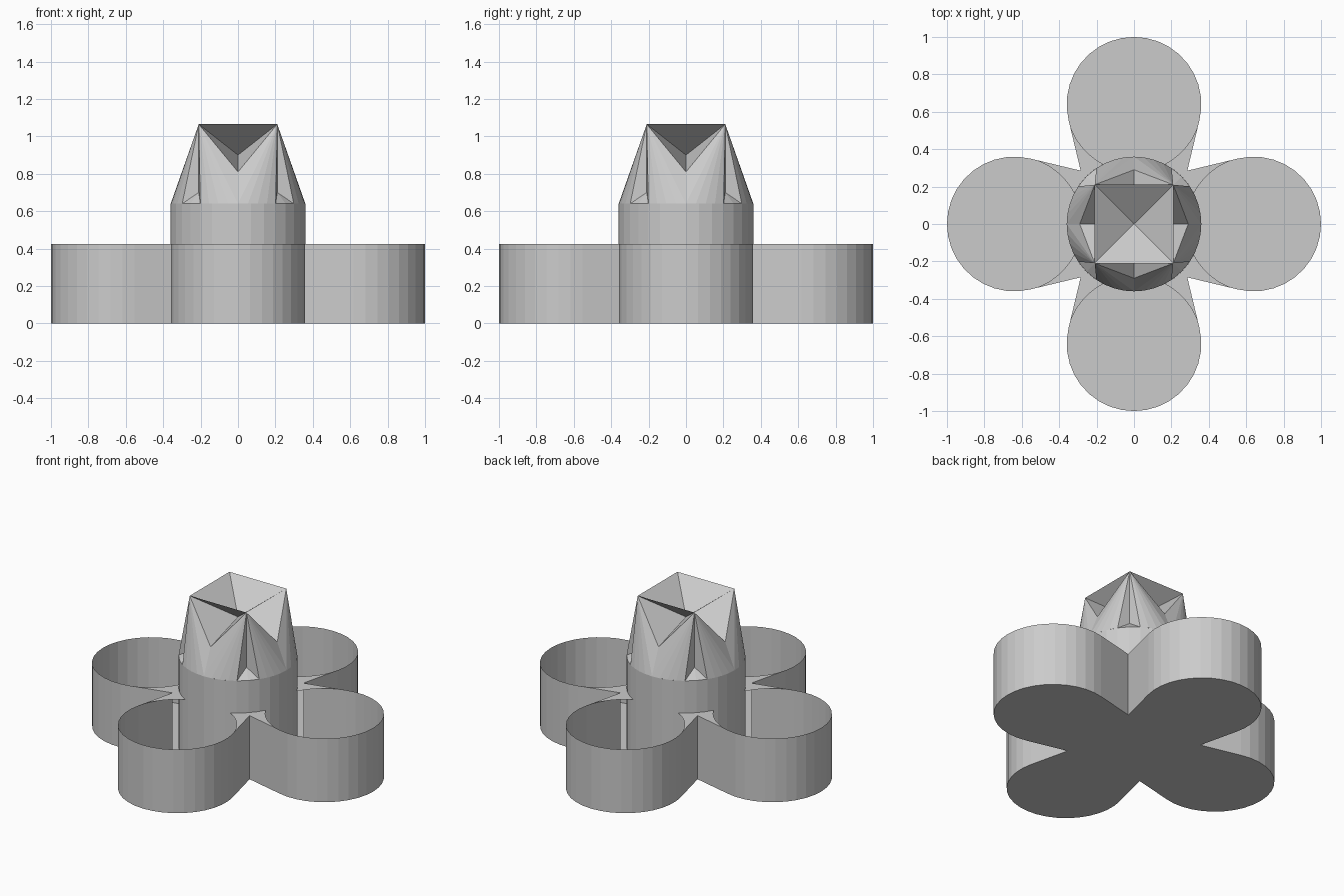
import bpy, bmesh
from math import cos, sin, radians
from mathutils import Vector, Matrix

if "Cube" in bpy.data.objects:
    bpy.data.objects.remove(bpy.data.objects["Cube"])

R = 0.36        # radius of petals and of the centre drum
D = 0.64        # petal distance from centre
H = 0.425       # tray height
DRUM_H = 0.64
TOP = 1.065


def arc(cx, cy, r, a0, a1, n, z=0.0):
    return [Vector((cx + r * cos(radians(a0 + (a1 - a0) * i / n)),
                    cy + r * sin(radians(a0 + (a1 - a0) * i / n)), z))
            for i in range(n + 1)]


def spin4(polys):
    return [[Matrix.Rotation(radians(90 * k), 3, 'Z') @ p for p in poly]
            for k in range(4) for poly in polys]


def build(name, polys, outward=False):
    bm = bmesh.new()
    for poly in polys:
        bm.faces.new([bm.verts.new(p) for p in poly])
    bmesh.ops.remove_doubles(bm, verts=bm.verts, dist=0.0005)
    if outward:
        bmesh.ops.recalc_face_normals(bm, faces=bm.faces)
    bmesh.ops.triangulate(bm, faces=[f for f in bm.faces if len(f.verts) > 4])
    me = bpy.data.meshes.new(name)
    bm.to_mesh(me)
    bm.free()
    ob = bpy.data.objects.new(name, me)
    bpy.context.collection.objects.link(ob)
    return ob


def walls(loop, z0, z1):
    up0, up1 = Vector((0, 0, z0)), Vector((0, 0, z1))
    return [[a + up0, b + up0, b + up1, a + up1]
            for a, b in zip(loop, loop[1:] + loop[:1])]


# Four-petal outline: arcs joined by straight sides at the inner corners
petal = arc(D, 0, R, -104, 104, 20) + [Vector((0.285, 0.285, 0))]
outline = [p for part in spin4([petal]) for p in part]
build("petal_tray_wall", walls(outline, 0, H))
build("tray_floor", [outline[::-1]])

# Small flat lips filling the corners between petals and drum
side_a = arc(D, 0, R, 104, 152.7, 6, H)
drum_arc = arc(0, 0, R, 27.3, 62.7, 4, H)
side_b = [Vector((p.y, p.x, p.z)) for p in reversed(side_a)]
lip = [Vector((0.285, 0.285, H))] + side_a + drum_arc[1:-1] + side_b
build("corner_lips", spin4([lip]))

# Centre drum
build("centre_drum", walls(arc(0, 0, R, 0, 360, 32)[:-1], 0, DRUM_H))

# Folded top: overhanging flaps, tucked sides and pleated corners
s = 0.21
left, right = Vector((-s, -s, TOP)), Vector((s, -s, TOP))
apex = Vector((0, 0, 0.90))
fold = Vector((0, -0.29, 0.81))
half_r = arc(0, 0, R, 270, 304, 4, DRUM_H)
half_l = arc(0, 0, R, 236, 270, 4, DRUM_H)
pleat = Vector((s, -s, 0.70))
corner_arc = arc(0, 0, R, 304, 326, 2, DRUM_H)
quarter = [[left, right, apex], [left, fold, apex], [fold, right, apex],
           [left, half_l[-1], fold], [fold, half_r[0], right],
           [right, half_r[-1], pleat], [right, pleat, corner_arc[-1]]]
quarter += [[left, a, b] for a, b in zip(half_l, half_l[1:])]
quarter += [[right, a, b] for a, b in zip(half_r, half_r[1:])]
quarter += [[pleat, a, b] for a, b in zip(corner_arc, corner_arc[1:])]
build("folded_top", spin4(quarter), outward=True)
